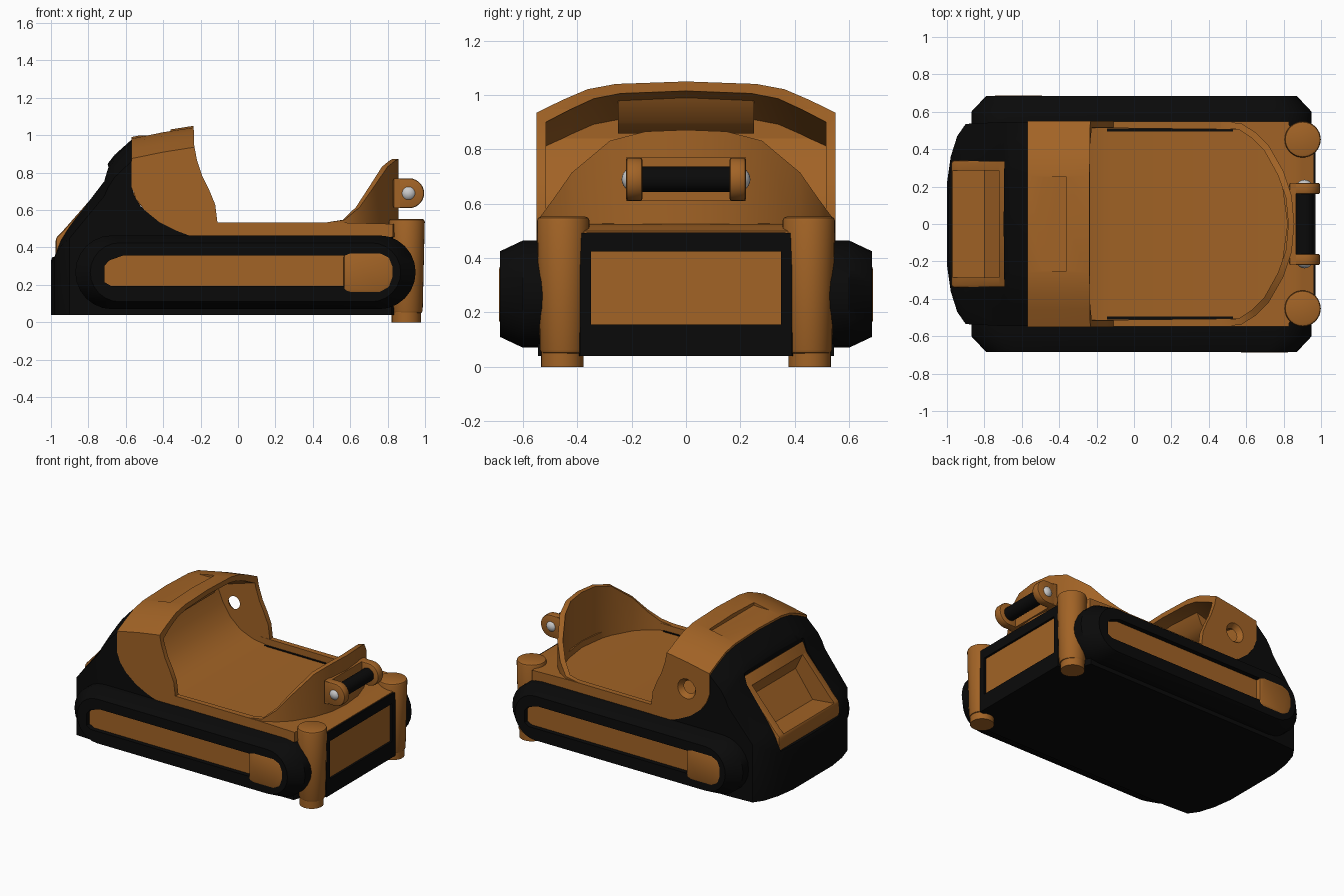
import bpy, bmesh, math
from mathutils import Matrix, Vector

if "Cube" in bpy.data.objects:
    bpy.data.objects.remove(bpy.data.objects["Cube"])


def material(name, c):
    m = bpy.data.materials.new(name)
    m.diffuse_color = (*c, 1)
    m.use_nodes = True
    m.node_tree.nodes["Principled BSDF"].inputs["Base Color"].default_value = m.diffuse_color
    return m


ORANGE = material("orange", (0.36, 0.125, 0.019))
BLACK = material("black", (0.003, 0.003, 0.003))


def finish(name, bm, mat):
    bmesh.ops.recalc_face_normals(bm, faces=bm.faces)
    me = bpy.data.meshes.new(name)
    bm.to_mesh(me)
    bm.free()
    ob = bpy.data.objects.new(name, me)
    bpy.context.collection.objects.link(ob)
    if mat:
        me.materials.append(mat)
    return ob


def loft(name, rings, mat=None):
    bm = bmesh.new()
    vs = [[bm.verts.new(p) for p in r] for r in rings]
    n = len(rings[0])
    for a, b in zip(vs, vs[1:]):
        for i in range(n):
            j = (i + 1) % n
            bm.faces.new((a[i], a[j], b[j], b[i]))
    bm.faces.new(vs[0])
    bm.faces.new(vs[-1][::-1])
    return finish(name, bm, mat)


def prism(name, pts, axis, a, b, mat=None):
    place = {'x': lambda p, t: (t, p[0], p[1]),
             'y': lambda p, t: (p[0], t, p[1]),
             'z': lambda p, t: (p[0], p[1], t)}[axis]
    return loft(name, [[place(p, t) for p in pts] for t in (a, b)], mat)


def box(name, x, y, z, mat=None):
    return prism(name, [(x[0], y[0]), (x[1], y[0]), (x[1], y[1]), (x[0], y[1])], 'z', *z, mat)


def cylinder(name, r1, r2, h, matrix, mat=None, seg=32):
    bm = bmesh.new()
    bmesh.ops.create_cone(bm, cap_ends=True, segments=seg, radius1=r1, radius2=r2, depth=h, matrix=matrix)
    return finish(name, bm, mat)


def apply(ob, mod):
    bpy.context.view_layer.objects.active = ob
    bpy.ops.object.modifier_apply(modifier=mod.name)


def boolean(ob, cutter, op='DIFFERENCE'):
    m = ob.modifiers.new("cut", 'BOOLEAN')
    m.operation, m.object, m.solver = op, cutter, 'EXACT'
    apply(ob, m)
    bpy.data.objects.remove(cutter)


def bevel(ob, w, seg=2):
    m = ob.modifiers.new("bevel", 'BEVEL')
    m.width, m.segments, m.limit_method = w, seg, 'ANGLE'
    apply(ob, m)


def arch(x, w, h, drop, base):
    half = [(w, base), (w, h - drop), (.83 * w, h - .6 * drop), (.66 * w, h - .25 * drop),
            (.47 * w, h - .08 * drop)]
    return [(x, y, z) for y, z in half] + [(x, 0, h)] + [(x, -y, z) for y, z in half[::-1]]


# black body shell, lofted along its length
body = loft("body", [arch(x, w, h, d, .04) for x, w, h, d in [
    (-1, .22, .33, .02), (-.98, .36, .38, .03), (-.945, .47, .46, .05), (-.90, .535, .53, .08),
    (-.715, .545, .775, .10), (-.695, .545, .85, .13), (-.66, .545, .895, .12), (-.565, .545, .98, .115), (-.56, .545, .69, .002),
    (-.52, .545, .62, .002), (-.4, .545, .53, .002), (-.25, .545, .465, .002), (.82, .545, .465, .002),
    (.86, .41, .49, .002), (.97, .39, .495, .002)]], BLACK)

# rear hatch tray set into the sloping back
boolean(body, prism("hatch_cut", [(-1.1, .35), (-.7, .35), (-.62, .7), (-.69, .82), (-.8, 1.2), (-1.1, 1.2)],
                    'y', -.335, .335))
hatch = prism("rear_hatch", [(-.975, .345), (-.975, .45), (-.94, .485), (-.72, .735), (-.69, .81), (-.6, .7), (-.68, .345)],
              'y', -.34, .34, ORANGE)
bevel(hatch, .015)
boolean(hatch, prism("hatch_recess", [(-1.1, .465), (-.80, .435), (-.665, .62), (-.715, .725), (-.9, 1.0)],
                     'y', -.285, .285))

# front panel
boolean(body, box("panel_cut", (.95, 1.1), (-.35, .35), (.155, .425)))
box("front_panel", (.93, .955), (-.36, .36), (.15, .43), ORANGE)

# hood shell
hood = loft("hood", [arch(x, .55, h, .115, .3) for x, h in [(-.57, .99), (-.4, 1.025), (-.24, 1.05), (-.08, 1.06)]],
            ORANGE)
boolean(hood, prism("hood_side", [(-.575, 1.2), (-.24, 1.2), (-.235, .95), (-.22, .87), (-.19, .78), (-.155, .71),
                                  (-.122, .63), (-.11, .535), (-.11, .455), (-.25, .46), (-.33, .49), (-.42, .535),
                                  (-.5, .60), (-.545, .66), (-.575, .74)], 'y', -.7, .7), 'INTERSECT')
boolean(hood, loft("hood_cavity", [arch(-.535, .515, .92, .11, .2), arch(-.24, .515, 1.015, .115, .2),
                                   arch(0, .515, 1.03, .115, .2)]))
boolean(hood, prism("roof_cut", [(-.54, 1.0), (-.36, 1.0), (-.36, 1.2), (-.54, 1.2)], 'y', -.25, .25))
boolean(hood, cylinder("dent", .02, .085, .09, Matrix.Translation((-.39, .525, .72)) @ Matrix.Rotation(-math.pi / 2, 4, 'X'), seg=16))
prism("roof_box", [(-.55, .86), (-.45, .858), (-.36, .90), (-.31, 1.005), (-.36, 1.003), (-.54, .985)],
      'y', -.25, .25, ORANGE)

# bucket seat sweeping down from the hood to the floor
seat_top = [(-.535, .84), (-.52, .80), (-.48, .70), (-.42, .61), (-.34, .54), (-.24, .50), (-.12, .485), (.82, .482)]
prism("seat", seat_top + [(.82, .45), (-.24, .45), (-.56, .65), (-.56, .84)], 'y', -.525, .525, ORANGE)
# dark seams along the floor edges
for s in (-1, 1):
    box("floor_seam", (-.22, .53), (s * .495, s * .51), (.47, .488), BLACK)

# deck with an opening around the floor
deck = prism("deck", [(-.27, .455), (.95, .455), (.96, .50), (.86, .525), (.55, .533), (-.2, .533)], 'y', -.548, .548, ORANGE)
opening = [(-.3, -.515), (.58, -.505), (.64, -.46), (.72, -.37), (.79, -.22), (.82, 0)]
boolean(deck, prism("deck_opening", opening + [(x, -y) for x, y in opening[-2::-1]], 'z', .3, .7))
for s in (-1, 1):
    boolean(deck, prism("deck_corner", [(.83, s * .6), (.83, s * .53), (.9, s * .40), (1.1, s * .40), (1.1, s * .6)], 'z', .3, .7))

# curved front shield: outer x, y, inner x, y, top z
half = [(.46, .545, .46, .515, .532), (.57, .54, .56, .505, .548), (.65, .49, .63, .46, .615), (.72, .42, .695, .395, .715),
        (.80, .28, .77, .26, .832), (.843, .15, .812, .14, .866), (.857, 0, .825, 0, .872)]
path = half + [(a, -b, c, -d, z) for a, b, c, d, z in half[-2::-1]]
loft("front_shield", [[(a, b, .48), (a, b, z), (c, d, z), (c, d, .48)] for a, b, c, d, z in path], ORANGE)

# front handle: base, brackets, bolts and grip
box("handle_base", (.835, .865), (-.22, .22), (.61, .77), ORANGE)
lug = [(.83, .77), (.83, .61)] + [(.915 + .08 * math.sin(t), .69 - .08 * math.cos(t))
                                   for t in [math.pi * i / 14 for i in range(15)]]
for s in (-1, 1):
    b = prism("handle_bracket", lug, 'y', s * .16, s * .22, ORANGE)
    bevel(b, .01)
    bm = bmesh.new()
    bmesh.ops.create_uvsphere(bm, u_segments=20, v_segments=12, radius=.045,
                              matrix=Matrix.Translation((.912, s * .192, .69)))
    finish("handle_bolt", bm, None)
cylinder("handle_grip", .047, .047, .34, Matrix.Translation((.912, 0, .69)) @ Matrix.Rotation(math.pi / 2, 4, 'X'), BLACK)

# corner posts with feet
for s in (-1, 1):
    p = cylinder("corner_post", .085, .097, .505, Matrix.Translation((.902, s * .452, .3)), ORANGE)
    bevel(p, .015)
    cylinder("post_foot", .078, .078, .07, Matrix.Translation((.9, s * .455, .035)), ORANGE)


# side pods; the far one is the near one turned half round
def stadium(x0, x1, z0, z1, y, n=12):
    r, zc, pts = (z1 - z0) / 2, (z0 + z1) / 2, []
    for cx, start in ((x1 - r, -math.pi / 2), (x0 + r, math.pi / 2)):
        for i in range(n + 1):
            t = start + math.pi * i / n
            pts.append((cx + r * math.cos(t), y, zc + r * math.sin(t)))
    return pts


pod = loft("side_pod", [stadium(-.87, .95, .07, .465, -.5), stadium(-.87, .95, .07, .465, -.60),
                        stadium(-.79, .87, .11, .425, -.685)], BLACK)
slot = [(-.715, .215), (-.715, .30), (-.69, .33), (-.615, .357), (.6, .357), (.6, .195), (-.68, .195)]
boolean(pod, prism("slot", slot, 'y', -.8, -.645))
panel = prism("pod_panel", slot, 'y', -.64, -.652, ORANGE)
block = prism("pod_block", [(.565, .17), (.60, .158), (.76, .158), (.81, .185), (.83, .24), (.83, .30), (.81, .35),
                            (.76, .373), (.60, .373), (.565, .36)], 'y', -.6, -.688, ORANGE)
bevel(block, .012)
turn = Matrix.Translation((.04, 0, 0)) @ Matrix.Rotation(math.pi, 4, 'Z') @ Matrix.Translation((-.04, 0, 0))
for ob in (pod, panel, block):
    c = ob.copy()
    c.data = ob.data.copy()
    c.data.transform(turn)
    bpy.context.collection.objects.link(c)

# smooth shading with sharp edges kept
bpy.ops.object.select_all(action='SELECT')
bpy.context.view_layer.objects.active = body
bpy.ops.object.shade_smooth_by_angle(angle=math.radians(42))
